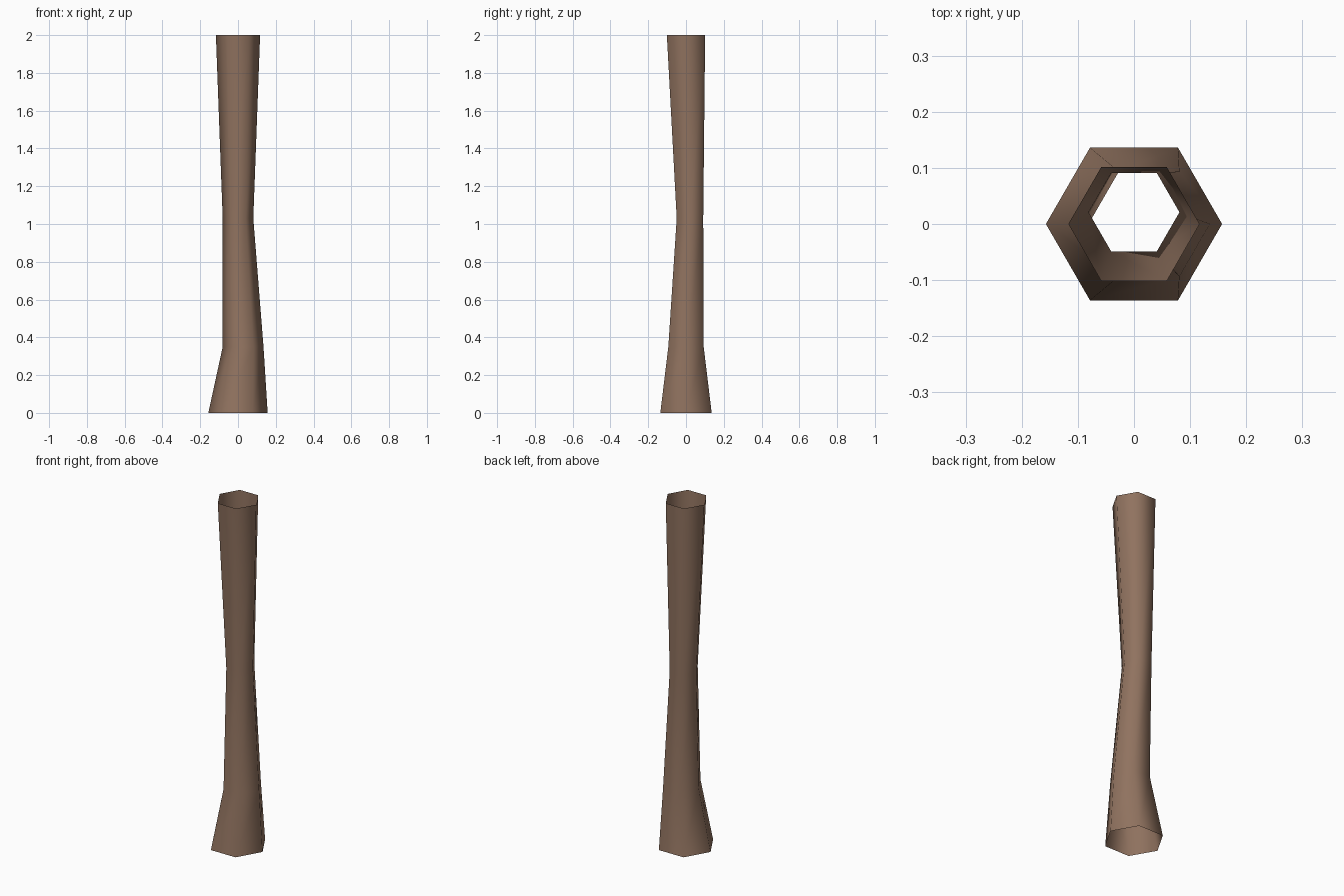
import bpy, bmesh, math

if "Cube" in bpy.data.objects:
    bpy.data.objects.remove(bpy.data.objects["Cube"])

# Bark material
bark = bpy.data.materials.new("brown bark")
bark.diffuse_color = (0.28, 0.17, 0.115, 1)
bark.use_nodes = True
bark.node_tree.nodes["Principled BSDF"].inputs["Base Color"].default_value = bark.diffuse_color

# Trunk: open six-sided tube lofted through rings (centre x, centre y, z, radius)
RINGS = [(0, 0, 0, 0.157), (0.027, 0, 0.35, 0.108),
         (0, 0.021, 1.03, 0.081), (0, 0, 2, 0.117)]
SIDES = 6

bm = bmesh.new()
loops = []
for cx, cy, z, r in RINGS:
    angles = [2 * math.pi * i / SIDES for i in range(SIDES)]
    loops.append([bm.verts.new((cx + r * math.cos(a), cy + r * math.sin(a), z))
                  for a in angles])

# Walls between neighbouring rings, both ends left open
for low, high in zip(loops, loops[1:]):
    for i in range(SIDES):
        j = (i + 1) % SIDES
        bm.faces.new((low[i], low[j], high[j], high[i])).smooth = True

mesh = bpy.data.meshes.new("trunk")
bm.to_mesh(mesh)
bm.free()
mesh.materials.append(bark)
trunk = bpy.data.objects.new("trunk", mesh)
bpy.context.collection.objects.link(trunk)
